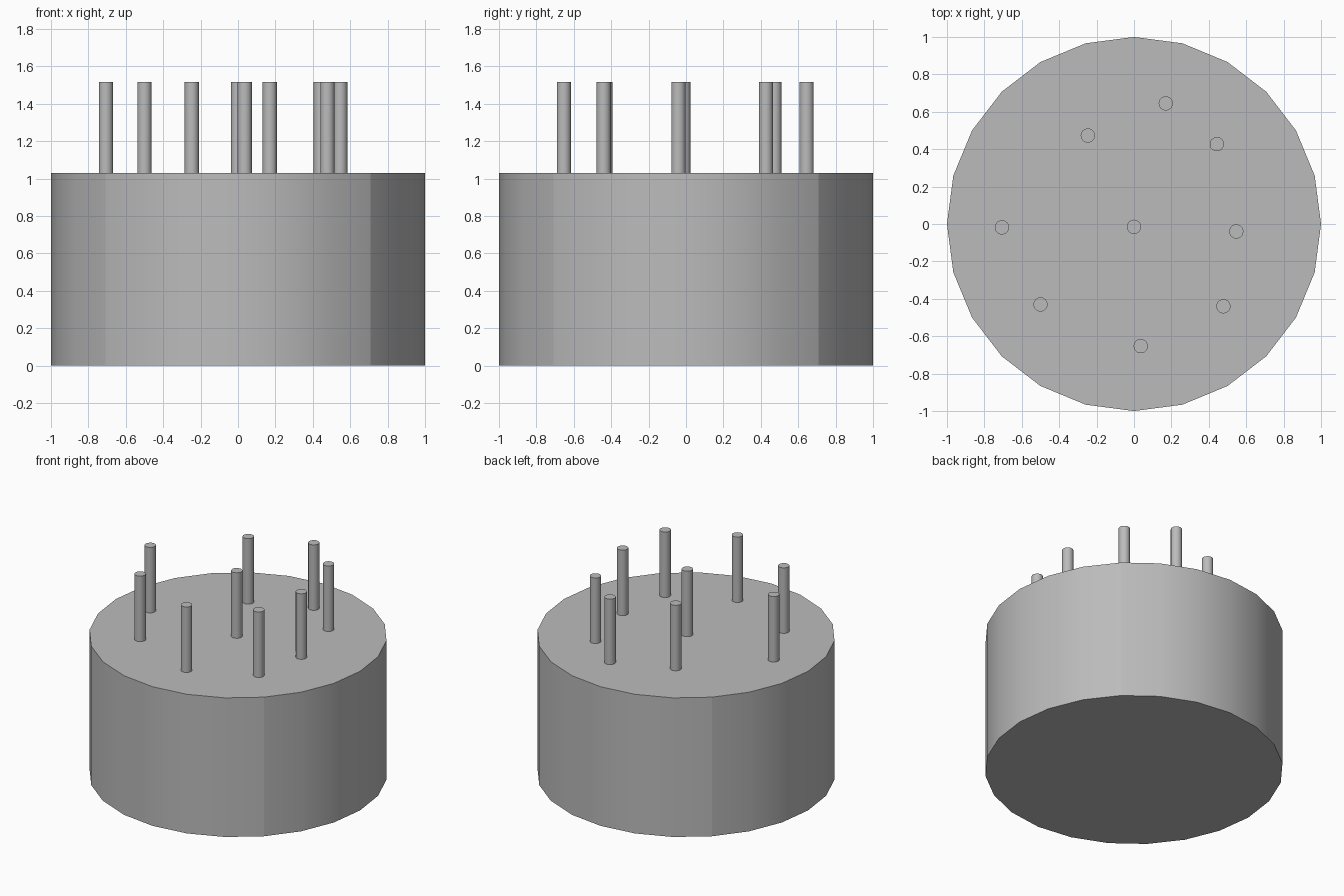
import bpy
import math

if "Cube" in bpy.data.objects:
    bpy.data.objects.remove(bpy.data.objects["Cube"], do_unlink=True)

BODY_HEIGHT = 1.03
PIN_TOP = 1.515

grey = bpy.data.materials.new("mid_grey")
grey.use_nodes = True
grey.diffuse_color = (0.5, 0.5, 0.5, 1)
grey.node_tree.nodes["Principled BSDF"].inputs["Base Color"].default_value = (0.5, 0.5, 0.5, 1)


def cylinder(name, sides, radius, x, y, bottom, top):
    bpy.ops.mesh.primitive_cylinder_add(
        vertices=sides, radius=radius, depth=top - bottom,
        location=(x, y, (bottom + top) / 2))
    obj = bpy.context.object
    obj.name = name
    obj.data.materials.append(grey)
    bpy.ops.object.shade_smooth_by_angle(angle=math.radians(40))
    return obj


# Drum-shaped body, its wall made of four smooth quarter panels
body = cylinder("body", 24, 1, 0, 0, 0, BODY_HEIGHT)
verts = body.data.vertices
for edge in body.data.edges:
    a, b = (verts[i].co for i in edge.vertices)
    upright = abs(a.z - b.z) > 0.1
    if upright and abs(abs(a.x) - abs(a.y)) < 0.01:
        edge.use_edge_sharp = True

# Thin round pins scattered over the top
pins = [(0, -0.015), (0.17, 0.645), (-0.247, 0.473), (0.443, 0.427),
        (-0.706, -0.018), (0.547, -0.04), (-0.5, -0.43),
        (0.478, -0.44), (0.036, -0.653)]
for i, (x, y) in enumerate(pins, 1):
    cylinder(f"pin_{i}", 24, 0.038, x, y, BODY_HEIGHT, PIN_TOP)
